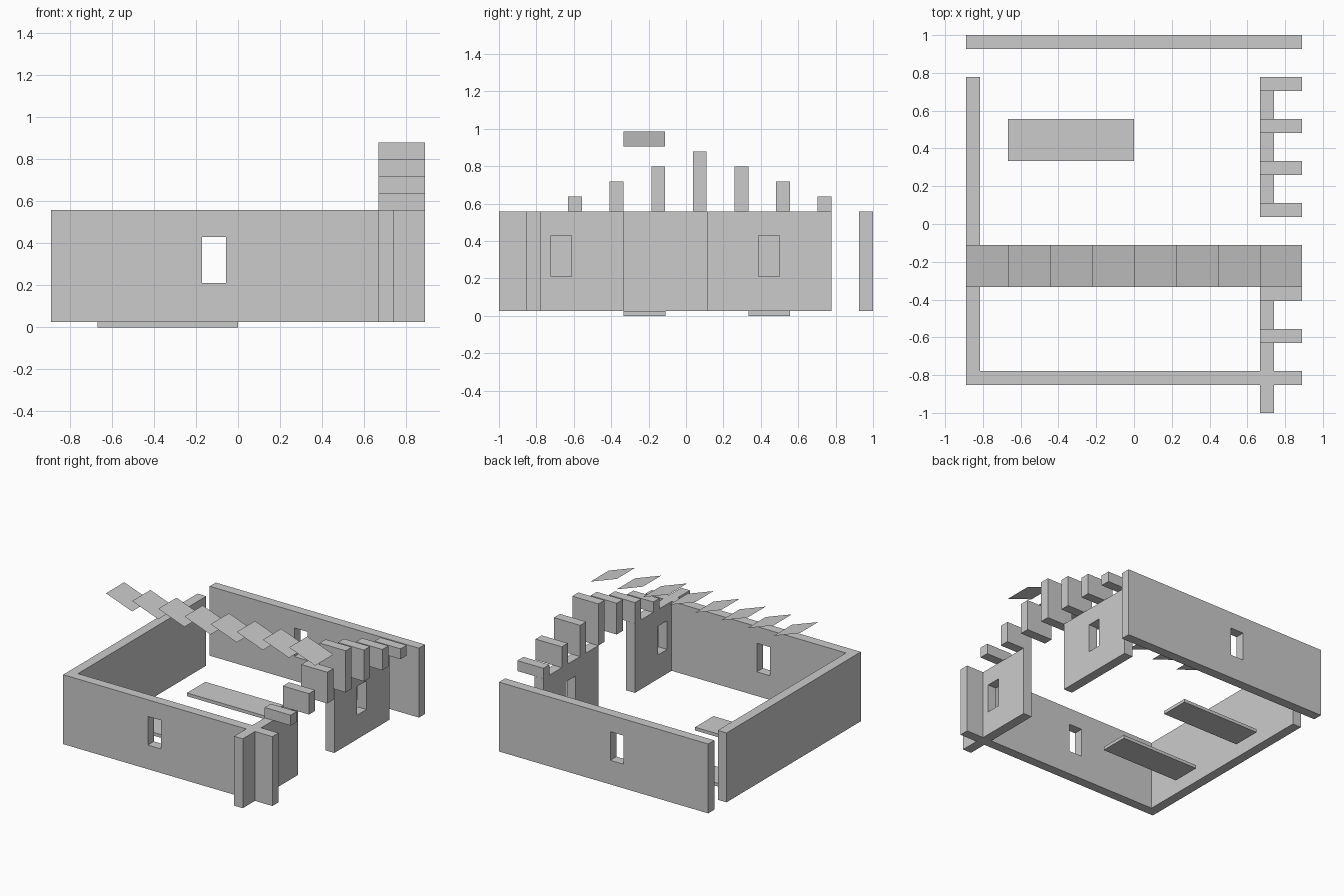
import bpy

if "Cube" in bpy.data.objects:
    bpy.data.objects.remove(bpy.data.objects["Cube"])

Z0, Z1 = 0.025, 0.558      # wall bottom and top
W0, W1 = 0.21, 0.43        # window sill and head
T = 0.074                  # wall thickness
S = 2 / 9                  # building module


def make(name, verts, faces):
    me = bpy.data.meshes.new(name)
    me.from_pydata(verts, [], faces)
    me.update()
    ob = bpy.data.objects.new(name, me)
    bpy.context.collection.objects.link(ob)
    return ob


def box(name, x0, x1, y0, y1, z0, z1):
    v = [(x, y, z) for z in (z0, z1)
         for x, y in ((x0, y0), (x1, y0), (x1, y1), (x0, y1))]
    f = [(3, 2, 1, 0), (4, 5, 6, 7)]
    f += [(i, (i + 1) % 4, (i + 1) % 4 + 4, i + 4) for i in range(4)]
    return make(name, v, f)


def window_wall(name, axis, a0, a1, w0, w1, d0):
    """Wall running along x or y with one rectangular window opening."""
    def loop(p, q, lo, hi):
        return [(p, lo), (q, lo), (q, hi), (p, hi)]
    v = []
    for d in (d0, d0 + T):
        for a, z in loop(a0, a1, Z0, Z1) + loop(w0, w1, W0, W1):
            v.append((a, d, z) if axis == 'x' else (d, a, z))
    f = []
    for i in range(4):
        j = (i + 1) % 4
        f += [(i, j, j + 4, i + 4),                # near face
              (i + 8, i + 12, j + 12, j + 8),      # far face
              (i, i + 8, j + 8, j),                # outer rim
              (i + 4, j + 4, j + 12, i + 12)]      # window reveal
    if axis == 'y':
        f = [q[::-1] for q in f]
    return make(name, v, f)


# Long walls with a window each
window_wall("front_wall", 'x', -4 * S, 4 * S, -0.17, -0.057, -0.852)
window_wall("back_wall", 'x', -4 * S, 4 * S, -0.17, -0.057, 0.926)

# Right side wall in two pieces, with a doorway gap between
window_wall("right_wall_front", 'y', -1.0, -0.333, -0.723, -0.611, 0.667)
window_wall("right_wall_back", 'y', 0.111, 0.778, 0.388, 0.5, 0.667)

# Plain left wall
box("left_wall", -4 * S, -4 * S + T, -0.778, 0.778, Z0, Z1)

# Stepped gable blocks above the right wall
for i in range(7):
    y = -0.63 + i * S
    h = 0.08 * (4 - abs(i - 3))
    box(f"gable_block_{i + 1}", 3 * S, 4 * S, y, y + T, Z1, Z1 + h)

# Floor planks
for i, y in enumerate((-0.333, 0.333)):
    box(f"floor_plank_{i + 1}", -3 * S, 0, y, y + S, 0, Z0)

# Thin tilted roof sheets
for i in range(8):
    x = -4 * S + i * S
    y0, y1 = -0.333, -0.111
    make(f"roof_sheet_{i + 1}",
         [(x, y0, 0.985), (x + S, y0, 0.905), (x + S, y1, 0.905), (x, y1, 0.985)],
         [(0, 1, 2, 3)])
